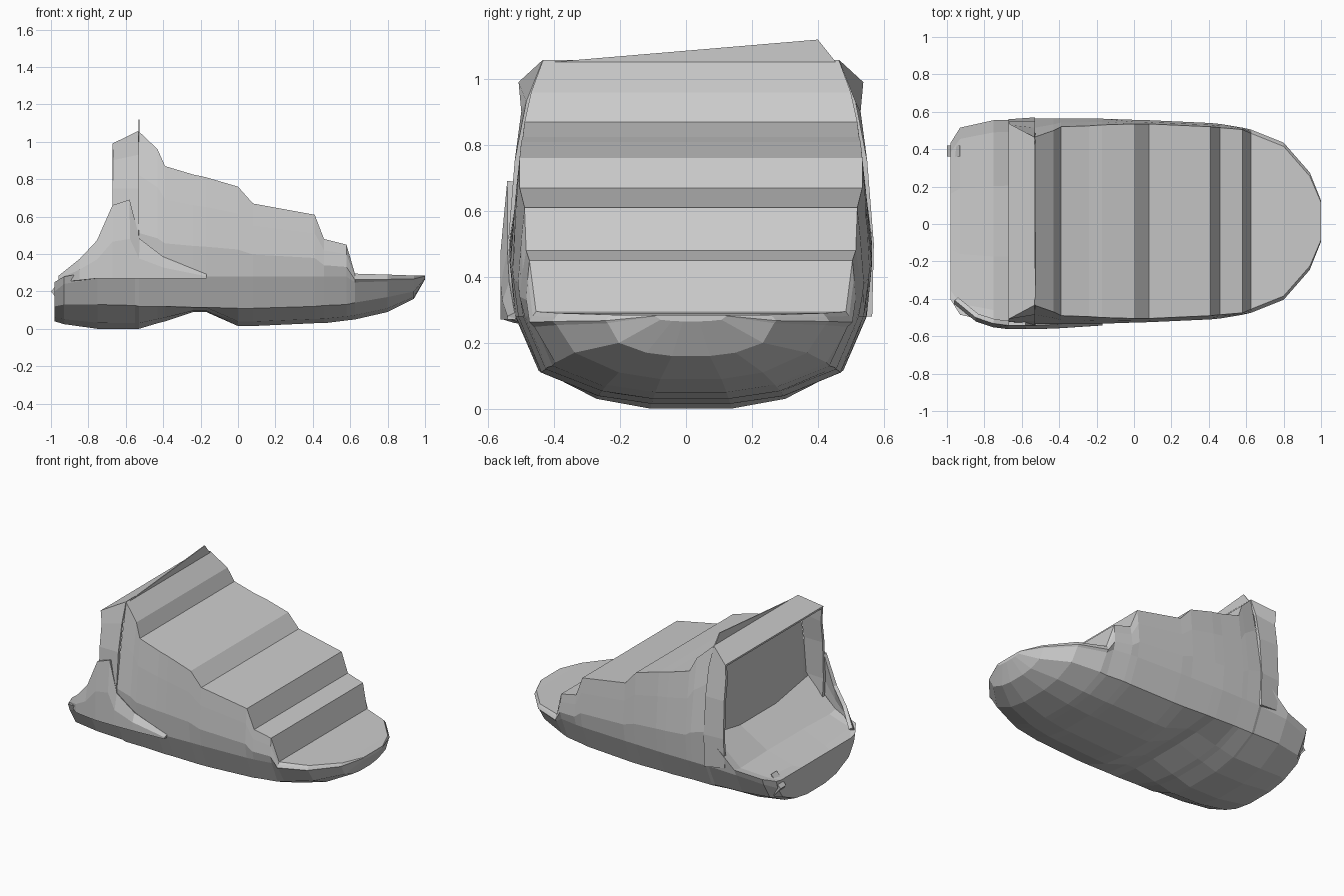
import bpy, bmesh

cube = bpy.data.objects.get("Cube")
if cube:
    bpy.data.objects.remove(cube)

grey = bpy.data.materials.new("plain grey")
grey.use_nodes = True
grey.diffuse_color = (0.6, 0.6, 0.6, 1)
grey.node_tree.nodes["Principled BSDF"].inputs["Base Color"].default_value = (0.6, 0.6, 0.6, 1)


def loft(name, rings, closed=True, thickness=0):
    """Skin a row of equal point rings; closed ones wrap around and get end caps."""
    bm = bmesh.new()
    rows = [[bm.verts.new(p) for p in ring] for ring in rings]
    n = len(rows[0])
    for a, b in zip(rows, rows[1:]):
        for i in range(n if closed else n - 1):
            j = (i + 1) % n
            bm.faces.new((a[i], a[j], b[j], b[i]))
    if closed:
        bm.faces.new(rows[0])
        bm.faces.new(rows[-1])
    bmesh.ops.recalc_face_normals(bm, faces=bm.faces)
    mesh = bpy.data.meshes.new(name)
    bm.to_mesh(mesh)
    bm.free()
    mesh.materials.append(grey)
    ob = bpy.data.objects.new(name, mesh)
    bpy.context.collection.objects.link(ob)
    if thickness:
        mod = ob.modifiers.new("thickness", 'SOLIDIFY')
        mod.thickness = thickness
        mod.offset = 0
    return ob


def mirrored(x, half, shift=0.015):
    """Turn a half outline into a full one across the middle of the shoe."""
    return ([(x, shift + y, z) for y, z in half]
            + [(x, shift - y, z) for y, z in reversed(half)])


def sole(w, bottom, bend, side):
    return [(0.22 * w, bottom), (0.52 * w, bottom + 0.25 * (bend - bottom)),
            (0.84 * w, bend), (0.97 * w, side)]


rings = []
# Heel bowl: x, half width, bottom, bend, side, rim, floor
for x, w, bottom, bend, side, rim, floor in [
        (-0.98, 0.42, 0.04, 0.12, 0.20, 0.25, 0.24),
        (-0.93, 0.50, 0.025, 0.13, 0.24, 0.28, 0.25),
        (-0.75, 0.54, 0.0, 0.13, 0.27, 0.31, 0.31),
        (-0.55, 0.545, 0.0, 0.125, 0.28, 0.49, 0.43)]:
    rings.append(mirrored(x, sole(w, bottom, bend, side)
                          + [(w, rim), (0.88 * w, rim - 0.01), (0.35 * w, floor)]))

# Upper and toe: x, half width, bottom, bend, top half width, top
for x, w, bottom, bend, tw, top in [
        (-0.53, 0.55, 0.0, 0.12, 0.45, 1.055),
        (-0.43, 0.55, 0.03, 0.12, 0.485, 0.96),
        (-0.39, 0.55, 0.04, 0.12, 0.505, 0.87),
        (-0.24, 0.55, 0.09, 0.115, 0.51, 0.825),
        (-0.17, 0.548, 0.09, 0.115, 0.515, 0.81),
        (0.0, 0.542, 0.015, 0.11, 0.52, 0.76),
        (0.08, 0.54, 0.015, 0.11, 0.52, 0.67),
        (0.41, 0.525, 0.03, 0.12, 0.505, 0.61),
        (0.46, 0.52, 0.03, 0.125, 0.50, 0.48),
        (0.58, 0.50, 0.045, 0.13, 0.49, 0.45),
        (0.625, 0.49, 0.05, 0.14, 0.47, 0.295),
        (0.80, 0.42, 0.09, 0.17, 0.40, 0.29),
        (0.94, 0.26, 0.16, 0.20, 0.24, 0.285),
        (1.0, 0.11, 0.265, 0.27, 0.10, 0.285)]:
    side = min(0.28, bend + 0.7 * (top - bend))
    rise = top - side
    rings.append(mirrored(x, sole(w, bottom, bend, side)
                          + [(w, side + 0.3 * rise),
                             (0.5 * (w + tw), side + 0.7 * rise), (tw, top)]))
loft("shoe_body", rings)

# Collar overhanging the open heel
back = [(0.52, 0.30), (0.535, 0.5), (0.525, 0.75), (0.505, 0.9), (0.515, 0.985)]
front = [(0.54, 0.28), (0.545, 0.5), (0.525, 0.75), (0.49, 0.93), (0.445, 1.05)]
loft("heel_collar", [mirrored(-0.67, back), mirrored(-0.53, front)], False, 0.02)

# Thin raised ridge on the collar
loft("collar_ridge", [[(x, -0.43, 1.05), (x, 0.4, 1.12), (x, 0.46, 1.045)]
                      for x in (-0.533, -0.527)])

# Side flap sweeping up from the sole on one side: x, y, low, high
flap = [(-0.95, -0.42, 0.25, 0.28), (-0.84, -0.51, 0.26, 0.37),
        (-0.75, -0.54, 0.27, 0.47), (-0.67, -0.55, 0.27, 0.66),
        (-0.58, -0.55, 0.27, 0.69), (-0.53, -0.55, 0.27, 0.48),
        (-0.40, -0.545, 0.27, 0.38), (-0.17, -0.53, 0.27, 0.285)]
loft("side_flap", [[(x, y, low), (x, y, (low + high) / 2), (x, y + 0.02, high)]
                   for x, y, low, high in flap], False, 0.025)

# Lip at the back corner of the heel
loft("heel_lip", [[(-0.93, y, 0.28), (-1.0, y, 0.2), (-0.95, y, 0.14)]
                  for y in (0.36, 0.42)])
